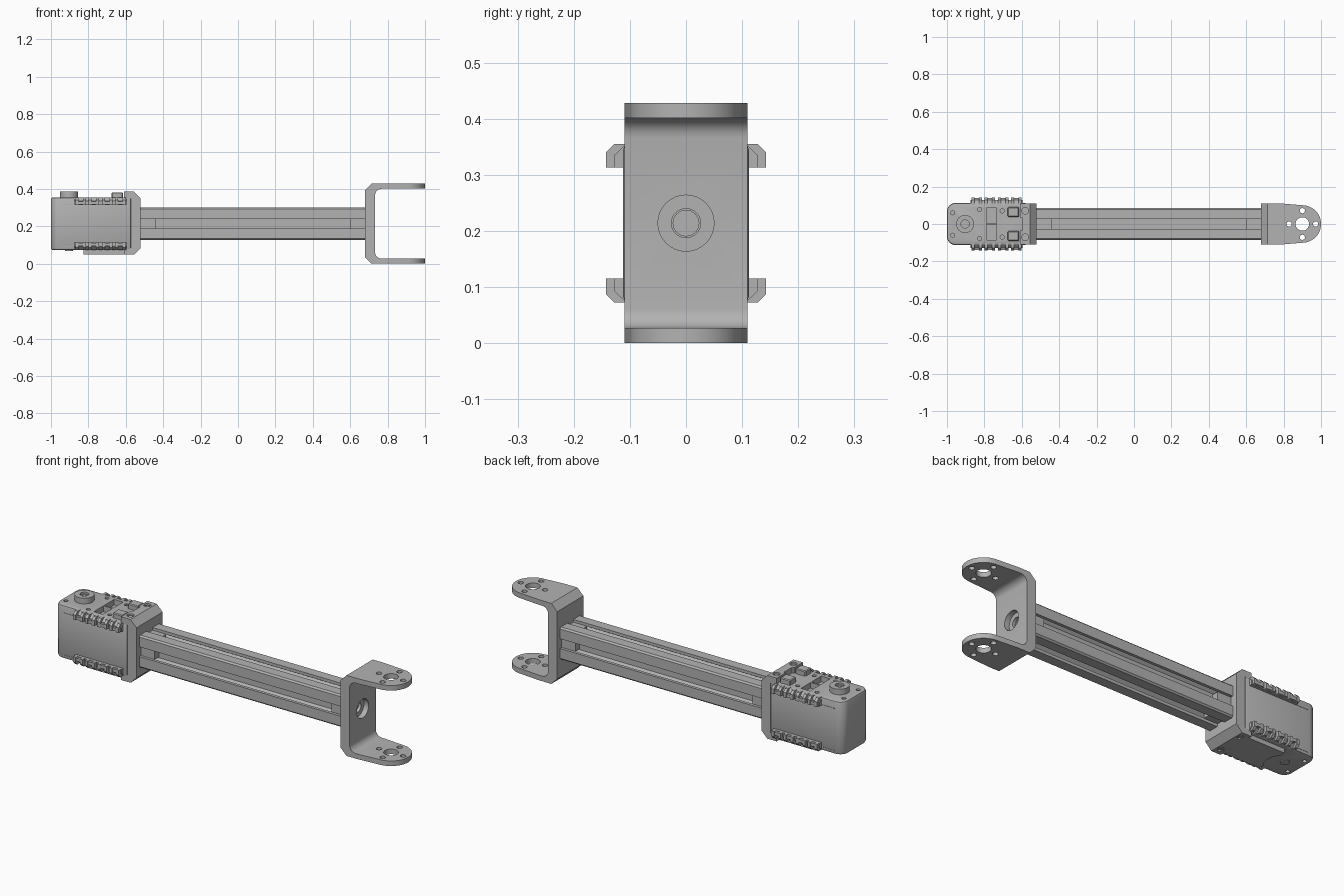
import bpy, bmesh, math
from mathutils import Vector

if "Cube" in bpy.data.objects:
    bpy.data.objects.remove(bpy.data.objects["Cube"])

GREY = (0.45, 0.45, 0.45, 1)
grey = bpy.data.materials.new("light grey")
grey.use_nodes = True
grey.diffuse_color = GREY
grey.node_tree.nodes["Principled BSDF"].inputs["Base Color"].default_value = GREY
MID = 0.214  # height of the beam axis


def prism(name, pts, axis, lo, hi):
    """Extrude a closed outline along an axis from lo to hi."""
    place = {"x": lambda a, b: (lo, a, b), "y": lambda a, b: (a, lo, b),
             "z": lambda a, b: (a, b, lo)}[axis]
    bm = bmesh.new()
    face = bm.faces.new([bm.verts.new(place(*p)) for p in pts])
    ext = bmesh.ops.extrude_face_region(bm, geom=[face])
    move = Vector([hi - lo if axis == a else 0 for a in "xyz"])
    bmesh.ops.translate(bm, vec=move, verts=[v for v in ext["geom"] if isinstance(v, bmesh.types.BMVert)])
    bmesh.ops.recalc_face_normals(bm, faces=bm.faces)
    mesh = bpy.data.meshes.new(name)
    bm.to_mesh(mesh)
    bm.free()
    mesh.materials.append(grey)
    ob = bpy.data.objects.new(name, mesh)
    bpy.context.collection.objects.link(ob)
    return ob


def arc(cx, cy, r, start, end, n):
    angles = [math.radians(start + (end - start) * i / n) for i in range(n + 1)]
    return [(cx + r * math.cos(a), cy + r * math.sin(a)) for a in angles]


def disc(name, a, b, r, axis, lo, hi, n=32):
    return prism(name, arc(a, b, r, 0, 360, n)[:-1], axis, lo, hi)


def box(name, x0, x1, y0, y1, z0, z1):
    return prism(name, [(x0, y0), (x1, y0), (x1, y1), (x0, y1)], "z", z0, z1)


def activate(ob):
    bpy.ops.object.select_all(action="DESELECT")
    ob.select_set(True)
    bpy.context.view_layer.objects.active = ob


def boolean(ob, tool, operation="DIFFERENCE"):
    activate(ob)
    mod = ob.modifiers.new("cut", "BOOLEAN")
    mod.object, mod.operation, mod.solver = tool, operation, "EXACT"
    bpy.ops.object.modifier_apply(modifier=mod.name)
    bpy.data.objects.remove(tool)


def bevel(ob, width, segments=2):
    activate(ob)
    mod = ob.modifiers.new("bevel", "BEVEL")
    mod.width, mod.segments, mod.limit_method = width, segments, "ANGLE"
    mod.angle_limit = math.radians(50)
    bpy.ops.object.modifier_apply(modifier=mod.name)


# Slotted beam: one quarter of the section turned four times
quarter = [(0.026, 0.036), (0.036, 0.036), (0.055, 0.055), (0.055, 0.07), (0.026, 0.07), (0.026, 0.086),
           (0.078, 0.086), (0.086, 0.078), (0.086, 0.026), (0.07, 0.026), (0.07, 0.055),
           (0.055, 0.055), (0.036, 0.036), (0.036, 0.026)]
# Slot walls kept apart so the web between core and corner has thickness
quarter[1:4] = [(0.03, 0.036), (0.05, 0.056), (0.05, 0.07)]
quarter[10:13] = [(0.07, 0.05), (0.056, 0.05), (0.036, 0.03)]
section = []
for k in range(4):
    for y, z in quarter:
        for _ in range(k):
            y, z = z, -y
        section.append((y, z + MID))
beam = prism("slotted_beam", section, "x", -0.53, 0.69)
boolean(beam, disc("bore", 0, MID, 0.023, "x", -0.6, 0.75, 16))

# Short plugs in both ends of every slot
for x0, x1 in ((-0.525, -0.44), (0.6, 0.685)):
    for s in (-1, 1):
        lo, hi = sorted((s * 0.034, s * 0.072))
        box("slot_plug", x0, x1, lo, hi, MID - 0.0255, MID + 0.0255)
        box("slot_plug", x0, x1, -0.0255, 0.0255, MID + lo, MID + hi)

# Fork bracket: C profile trimmed to a rounded plan
T = 2 * MID
inner = arc(0.768, T - 0.062, 0.035, 90, 180, 6)
upper = [(0.68, T - 0.035), (0.715, T), (1.01, T), (1.01, T - 0.027)] + inner
profile = upper + [(x, T - z) for x, z in reversed(upper)]
fork = prism("fork_bracket", profile, "y", -0.12, 0.12)
plan = [(0.67, -0.11), (0.785, -0.11)] + arc(0.9, 0, 0.1, -83, 83, 28) + [(0.785, 0.11), (0.67, 0.11)]
boolean(fork, prism("plan", plan, "z", -0.1, 0.6), "INTERSECT")
boolean(fork, disc("pivot_hole", 0.9, 0, 0.036, "z", -0.1, 0.6))
for k in range(4):
    x, y = 0.9 + 0.071 * math.cos(k * math.pi / 2), 0.071 * math.sin(k * math.pi / 2)
    boolean(fork, disc("screw_hole", x, y, 0.014, "z", -0.1, 0.6, 16))
boolean(fork, disc("counterbore", 0, MID, 0.05, "x", 0.705, 0.76))
boolean(fork, disc("bolt_hole", 0, MID, 0.026, "x", 0.6, 0.8))

# Motor body with rounded end
outline = [(-0.572, -0.112), (-0.572, 0.112)] + arc(-0.955, 0.067, 0.045, 90, 180, 8)
outline += arc(-0.955, -0.067, 0.045, 180, 270, 8)
body = prism("motor_body", outline, "z", 0.073, 0.355)
bevel(body, 0.01)
for y0, y1 in ((-0.085, -0.004), (0.004, 0.085)):
    boolean(body, box("socket", -0.788, -0.735, y0, y1, 0.325, 0.4))
for x, y in ((-0.97, 0.06), (-0.825, 0.078), (-0.705, 0.07)):
    for s in (-1, 1):
        boolean(body, disc("screw_hole", x, s * y, 0.011, "z", 0.335, 0.4, 12))
        boolean(body, disc("screw_hole", x, s * y, 0.011, "z", 0, 0.09, 12))

# Seam strips near the rounded end
for s in (-1, 1):
    for z in (0.089, 0.314):
        lo, hi = sorted((s * 0.11, s * 0.1135))
        box("shell_seam", -0.95, -0.88, lo, hi, z, z + 0.004)

# Output hub and raised top pads
hub = disc("output_hub", -0.903, 0, 0.048, "z", 0.35, 0.385)
boolean(hub, disc("hub_recess", -0.903, 0, 0.022, "z", 0.375, 0.4, 20))
disc("hub_screw", -0.903, 0, 0.01, "z", 0.36, 0.38, 12)
for s in (-1, 1):
    lo, hi = sorted((s * 0.038, s * 0.09))
    bevel(box("connector_pad", -0.675, -0.615, lo, hi, 0.35, 0.382), 0.004, 1)

# Raised plate underneath, hollowed around the shaft end
bottom = box("bottom_plate", -0.825, -0.59, -0.09, 0.09, 0.05, 0.08)
boolean(bottom, disc("shaft_relief", -0.903, 0, 0.1, "z", 0, 0.2))
disc("rear_shaft_cap", -0.903, 0, 0.022, "z", 0.068, 0.076, 20)

# Mounting lugs along the four long edges
for s in (-1, 1):
    for t in (-1, 1):
        def flip(pts):
            return [(s * y, MID + t * z) for y, z in pts]
        rail = flip([(0.1, 0.099), (0.127, 0.099), (0.127, 0.122), (0.11, 0.138), (0.1, 0.138)])
        rib = flip([(0.1, 0.099), (0.143, 0.099), (0.143, 0.126), (0.128, 0.141), (0.1, 0.141)])
        nut = flip([(0.1, 0.102), (0.14, 0.102), (0.14, 0.118), (0.1, 0.118)])
        prism("lug_rail", rail, "x", -0.875, -0.597)
        for x in (-0.842, -0.772, -0.7, -0.629):
            prism("lug_rib", rib, "x", x - 0.028, x - 0.012)
            prism("lug_rib", rib, "x", x + 0.012, x + 0.028)
            prism("lug_nut", nut, "x", x - 0.014, x + 0.014)

# Motor holder: chamfered C profile gripping the body
half = [(-0.555, 0.385), (-0.61, 0.385), (-0.61, 0.35), (-0.573, 0.35)]
half = [(-0.52, 0.35)] + half
holder = prism("motor_holder", half + [(x, 2 * 0.217 - z) for x, z in reversed(half)], "y", -0.11, 0.11)
boolean(holder, box("middle_gap", -0.7, -0.6, -0.035, 0.035, 0, 0.6))
for y in (-0.071, 0.071):
    boolean(holder, disc("counterbore", -0.582, y, 0.018, "z", 0.376, 0.4, 20))
    boolean(holder, disc("counterbore", -0.582, y, 0.018, "z", 0, 0.058, 20))
    for z in (0.376, 0.056):
        disc("holder_screw", -0.582, y, 0.01, "z", z - 0.004, z + 0.004, 12)

# Smooth the curved walls, keep edges sharp
bpy.ops.object.select_all(action="DESELECT")
for ob in bpy.context.collection.objects:
    if ob.type == "MESH" and ob.data.materials and ob.data.materials[0] == grey:
        ob.select_set(True)
        bpy.context.view_layer.objects.active = ob
bpy.ops.object.shade_smooth_by_angle(angle=math.radians(30))
